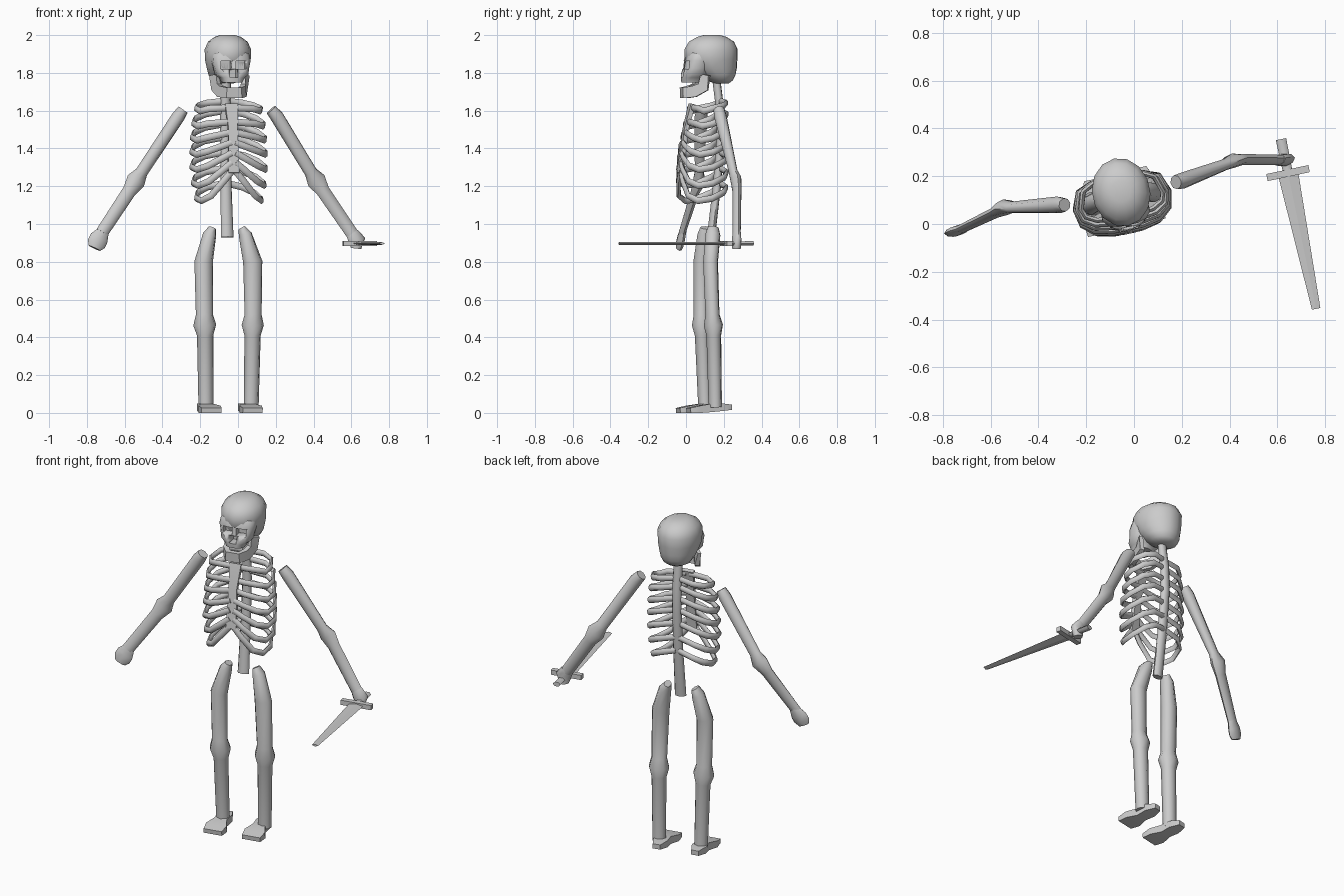
import bpy, bmesh, math
from mathutils import Vector, Matrix

if "Cube" in bpy.data.objects:
    bpy.data.objects.remove(bpy.data.objects["Cube"])

bone = bpy.data.materials.new("bone_grey")
bone.diffuse_color = (0.6, 0.6, 0.6, 1)
bone.use_nodes = True
bone.node_tree.nodes["Principled BSDF"].inputs["Base Color"].default_value = bone.diffuse_color

TURN = Matrix.Rotation(math.radians(12), 4, 'Z')
BODY = Matrix.Translation((-0.05, 0.1, 0)) @ TURN      # torso frame
HEAD = Matrix.Translation((-0.052, 0.125, 0)) @ TURN   # skull frame
ACROSS = Vector((0.978, 0.208, 0))
FORWARD = Vector((0.208, -0.978, 0))


def finish(name, bm, matrix=None, angle=50):
    if matrix:
        bm.transform(matrix)
    bmesh.ops.recalc_face_normals(bm, faces=bm.faces)
    me = bpy.data.meshes.new(name)
    bm.to_mesh(me)
    bm.free()
    ob = bpy.data.objects.new(name, me)
    bpy.context.collection.objects.link(ob)
    me.materials.append(bone)
    bpy.ops.object.select_all(action='DESELECT')
    ob.select_set(True)
    bpy.context.view_layer.objects.active = ob
    bpy.ops.object.shade_smooth_by_angle(angle=math.radians(angle))
    return ob


def skin(bm, rings):
    """Joins rings of points into a closed skin."""
    vs = [[bm.verts.new(p) for p in r] for r in rings]
    n = len(vs[0])
    for a, b in zip(vs, vs[1:]):
        for i in range(n):
            bm.faces.new((a[i], a[(i + 1) % n], b[(i + 1) % n], b[i]))
    bm.faces.new(vs[0])
    bm.faces.new(vs[-1])


def tube(name, path, matrix=None, ref=ACROSS, sides=8, box=False, angle=60):
    """Sweeps an ellipse or box; path items are (point, half width, half depth)."""
    pts = [Vector(p[0]) for p in path]
    rings = []
    for i, (p, a, b) in enumerate(path):
        t = (pts[min(i + 1, len(pts) - 1)] - pts[max(i - 1, 0)]).normalized()
        u = Vector(ref)
        u = (u - t * u.dot(t)).normalized()
        v = t.cross(u)
        k, off, n = (math.sqrt(2), math.pi / 4, 4) if box else (1, 0, sides)
        rings.append([pts[i] + u * (k * a * math.cos(off + math.tau * j / n))
                      + v * (k * b * math.sin(off + math.tau * j / n)) for j in range(n)])
    bm = bmesh.new()
    skin(bm, rings)
    return finish(name, bm, matrix, angle)


def stack(name, rings, matrix, sides, power):
    """Lofts rounded sections (z, centre y, half width, half depth)."""
    def c(x):
        return math.copysign(abs(x) ** power, x)
    out = []
    for z, y, a, b in rings:
        out.append([(a * c(math.cos(math.tau * (j + .5) / sides)),
                     y + b * c(math.sin(math.tau * (j + .5) / sides)), z) for j in range(sides)])
    bm = bmesh.new()
    skin(bm, out)
    return finish(name, bm, matrix, 60)


# skull
cranium = stack("cranium", [
    (1.745, .065, .045, .04), (1.76, .055, .078, .07), (1.79, .04, .096, .1),
    (1.825, .022, .108, .125),
    (1.87, .008, .12, .142), (1.925, .008, .122, .144), (1.965, .01, .104, .122),
    (1.99, .012, .07, .08), (2.0, .012, .04, .045)], HEAD, 14, 1)
face = stack("face", [
    (1.75, -.095, .054, .055), (1.775, -.09, .066, .062), (1.79, -.085, .088, .065),
    (1.825, -.077, .094, .063), (1.865, -.07, .104, .063), (1.895, -.055, .1, .07),
    (1.92, -.045, .08, .07)], HEAD, 12, 0.7)

# eye and nose sockets
for name, x, z, w, h in (("eye_cutter", -.035, 1.842, .056, .042),
                         ("eye_cutter", .045, 1.842, .056, .042),
                         ("nose_cutter", .003, 1.797, .042, .042)):
    bm = bmesh.new()
    bmesh.ops.create_cube(bm, size=1, matrix=Matrix.Translation((x - .003, -.14, z))
                          @ Matrix.Diagonal((w, .1, h, 1)))
    cutter = finish(name, bm, HEAD)
    cutter.hide_render = True
    cutter.hide_viewport = True
    for ob in (face, cranium):
        m = ob.modifiers.new("socket", 'BOOLEAN')
        m.operation = 'DIFFERENCE'
        m.solver = 'EXACT'
        m.object = cutter

# lower jaw, a U from ear to ear
half = [((.086, -.04, 1.79), .01, .024), ((.076, -.05, 1.725), .013, .03),
        ((.062, -.095, 1.702), .015, .03), ((.034, -.138, 1.694), .016, .028)]
jaw = half + [((-p[0], p[1], p[2]), a, b) for (p, a, b) in reversed(half)]
bm = bmesh.new()
rings = []
for i, (p, a, b) in enumerate(jaw):
    t = Vector(jaw[min(i + 1, 7)][0]) - Vector(jaw[max(i - 1, 0)][0])
    out = Vector((t.y, -t.x, 0)).normalized()
    up = t.normalized().cross(out)
    rings.append([Vector(p) + out * a * s + up * b * q
                  for s, q in ((1, 1), (1, -1), (-1, -1), (-1, 1))])
skin(bm, rings)
finish("jaw", bm, HEAD)

# spine and breastbone
tube("spine", [((0, .033, .93), .034, .022), ((0, .065, 1.2), .03, .022),
               ((0, .085, 1.45), .028, .022), ((0, .083, 1.6), .028, .022),
               ((0, .06, 1.78), .026, .022)], BODY, (1, 0, 0), 8)
tube("breastbone", [((0, -.07, 1.635), .035, .012), ((0, -.105, 1.5), .024, .012),
                    ((0, -.132, 1.27), .03, .012)], BODY, (1, 0, 0), box=True)

# ribs: side height, half width, front depth, height at the breastbone, rise at the back
ribs = [(1.61, .175, .07, 1.615, .04), (1.53, .19, .09, 1.54, .07),
        (1.455, .197, .105, 1.485, .075), (1.38, .2, .12, 1.43, .08),
        (1.30, .2, .128, 1.375, .08), (1.215, .192, .132, 1.325, .08),
        (1.135, .175, .132, 1.28, .08)]
for z, w, d, zf, back in ribs:
    rise = zf - z
    for s in (-1, 1):
        pts = [(.01, .08, z + back), (.55 * w, .095, z + .75 * back), (.86 * w, .07, z + .4 * back),
               (w, .0, z), (.93 * w, -.55 * d, z - .012),
               (.68 * w, -.88 * d, z + .1 * rise), (.3 * w, -d, z + .65 * rise), (.01, -d, zf)]
        tube("rib", [((s * x, y, h), .018, .012) for x, y, h in pts],
             BODY, (0, 0, 1), 6, angle=70)

# arms
tube("left_arm", [((-.29, .08, 1.605), .03, .028), ((-.315, .08, 1.57), .036, .036),
                  ((-.51, .07, 1.275), .034, .024), ((-.54, .07, 1.23), .052, .034),
                  ((-.575, .05, 1.175), .037, .024), ((-.72, -.02, .955), .034, .018)])
tube("left_hand", [((-.71, -.015, .965), .03, .018), ((-.735, -.025, .925), .05, .02),
                   ((-.75, -.033, .895), .05, .02), ((-.76, -.038, .872), .034, .016)])
tube("right_arm", [((.175, .175, 1.605), .03, .03), ((.205, .182, 1.57), .036, .034),
                   ((.385, .25, 1.275), .034, .024), ((.415, .265, 1.23), .052, .03),
                   ((.45, .27, 1.175), .037, .024), ((.61, .268, .94), .034, .022)])
tube("right_hand", [((.605, .268, .95), .036, .022), ((.63, .268, .915), .046, .026),
                    ((.625, .268, .87), .028, .024)])


# sword
def along(t, z=.897):
    return Vector((.615, .355, z)).lerp(Vector((.762, -.355, z)), t)


tube("sword_handle", [(along(0), .022, .014), (along(.2), .02, .012)], sides=6)
tube("sword_guard", [(along(.2) - ACROSS * .09, .015, .014),
                     (along(.2) + ACROSS * .09, .015, .014)], ref=FORWARD, box=True)
tube("sword_blade", [(along(.19), .043, .009), (along(1), .018, .007)], sides=4, angle=20)

# legs and feet
tube("left_leg", [((-.135, .105, .98), .02, .03), ((-.15, .1, .945), .036, .04),
                  ((-.182, .08, .8), .05, .042), ((-.178, .08, .52), .046, .04),
                  ((-.176, .082, .465), .062, .052), ((-.174, .086, .41), .044, .04),
                  ((-.17, .1, .03), .04, .036)])
tube("right_leg", [((.02, .145, .98), .02, .03), ((.038, .143, .945), .036, .04),
                   ((.078, .13, .8), .052, .04), ((.08, .14, .52), .046, .038),
                   ((.078, .145, .465), .06, .052), ((.077, .147, .41), .044, .04),
                   ((.07, .155, .03), .04, .036)])
for name, x, y in (("left_foot", -.17, .1), ("right_foot", .048, .155)):
    base = Vector((x, y, 0))
    tube(name, [(base + FORWARD * f + Vector((0, 0, h)), a, b) for f, h, a, b in (
        (-.085, .03, .022, .014), (-.03, .03, .042, .02), (.03, .026, .036, .022),
        (.09, .019, .06, .019), (.145, .013, .054, .013))], box=True)
